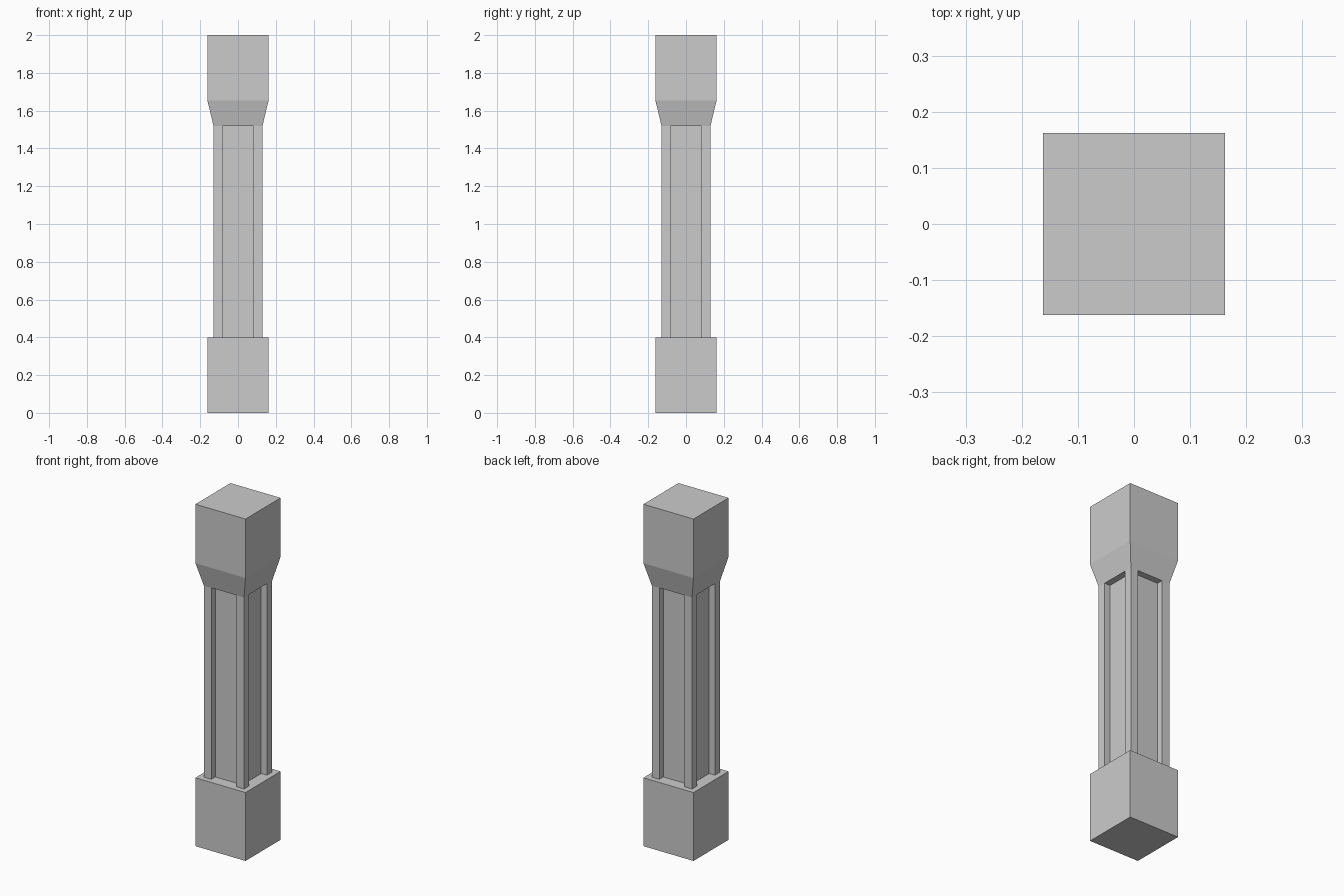
import bpy
import bmesh

if "Cube" in bpy.data.objects:
    bpy.data.objects.remove(bpy.data.objects["Cube"])

WIDE = 0.162      # half width of base and head
SHAFT = 0.13      # half width of the shaft
PANEL = 0.082     # half width of each recessed panel
DEPTH = 0.037     # depth of each recessed panel
SHAFT_BOTTOM, SHAFT_TOP, HEAD_FLARE, TOP = 0.4, 1.52, 1.655, 2.0


def square(half):
    return [(-half, -half), (half, -half), (half, half), (-half, half)]


def loft(name, sections, capped=True):
    """Stack outlines [(outline, z), ...] and skin them with flat faces."""
    bm = bmesh.new()
    rings = [[bm.verts.new((x, y, z)) for x, y in outline] for outline, z in sections]
    for low, high in zip(rings, rings[1:]):
        n = len(low)
        for i in range(n):
            j = (i + 1) % n
            bm.faces.new((low[i], low[j], high[j], high[i]))
    if capped:
        bm.faces.new(rings[0][::-1])
        bm.faces.new(rings[-1])
    mesh = bpy.data.meshes.new(name)
    bm.to_mesh(mesh)
    bm.free()
    obj = bpy.data.objects.new(name, mesh)
    bpy.context.collection.objects.link(obj)
    return obj


# Square base block
loft("base", [(square(WIDE), 0), (square(WIDE), SHAFT_BOTTOM)])

# Shaft: a square outline notched by a panel on each side
side = [(-SHAFT, -SHAFT), (-PANEL, -SHAFT), (-PANEL, -SHAFT + DEPTH),
        (PANEL, -SHAFT + DEPTH), (PANEL, -SHAFT)]
outline = []
for _ in range(4):
    outline += side
    side = [(-y, x) for x, y in side]
loft("panelled_shaft", [(outline, SHAFT_BOTTOM), (outline, SHAFT_TOP)], capped=False)

# Head flaring out above the shaft
loft("head", [(square(SHAFT), SHAFT_TOP), (square(WIDE), HEAD_FLARE), (square(WIDE), TOP)])
